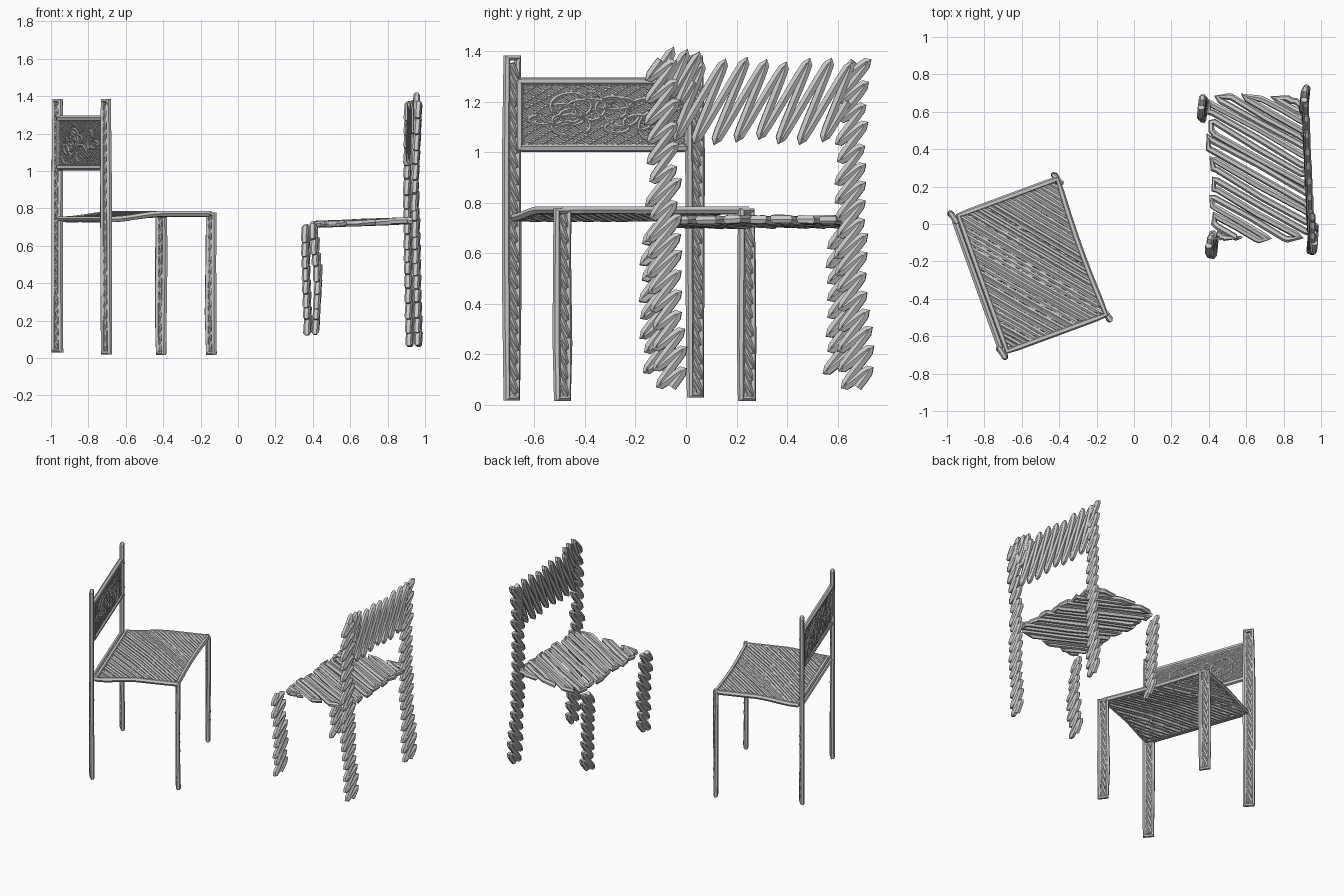
import bpy, math, random
from mathutils import Vector as V

if "Cube" in bpy.data.objects:
    bpy.data.objects.remove(bpy.data.objects["Cube"])

random.seed(4)


def strokes(name, paths, r, cyclic=False):
    """Turn point paths into one object of faceted round brush strokes."""
    cu = bpy.data.curves.new(name, 'CURVE')
    cu.dimensions = '3D'
    cu.bevel_depth = r
    cu.bevel_resolution = 1
    cu.use_fill_caps = True
    for pts in paths:
        sp = cu.splines.new('POLY')
        sp.points.add(len(pts) - 1)
        for p, q in zip(sp.points, pts):
            p.co = (*q, 1)
        sp.use_smooth = False
        sp.use_cyclic_u = cyclic
    ob = bpy.data.objects.new(name, cu)
    bpy.context.collection.objects.link(ob)
    bpy.ops.object.select_all(action='DESELECT')
    ob.select_set(True)
    bpy.context.view_layer.objects.active = ob
    bpy.ops.object.convert(target='MESH')
    return ob


def along(path, u):
    """Point at fraction u of a path."""
    f = min(max(u, 0), 1) * (len(path) - 1)
    i = min(int(f), len(path) - 2)
    return V(path[i]).lerp(V(path[i + 1]), f - i)


def zigzag(path, half, n, jit=0.0, steps=12):
    """Scribble swinging by +-half while moving along the path."""
    pts, amp = [], 1
    for k in range(n * steps + 1):
        if k % steps == 0:
            amp = 1 + random.uniform(-jit, jit)
        pts.append(along(path, k / (n * steps)) + V(half) * amp * math.sin(2 * math.pi * k / steps))
    return pts


def hatch(w, h, angle, gap, place, jit, e):
    """Continuous back-and-forth hatching that fills a w x h sheet."""
    d = (math.cos(angle), math.sin(angle))
    n = (-d[1], d[0])
    cs = [n[0] * x + n[1] * y for x in (0, w) for y in (0, h)]
    c, flip, pts = min(cs) + gap, False, []
    while c < max(cs) - gap * 0.3:
        lo, hi = -9, 9
        for a, size in ((0, w), (1, h)):
            t = sorted((-c * n[a] / d[a], (size - c * n[a]) / d[a]))
            lo, hi = max(lo, t[0]), min(hi, t[1])
        if hi - lo > 3 * e:
            lo += random.uniform(0, jit)
            hi -= random.uniform(0, jit)
            ts = [lo, lo + e, (lo + hi) / 2, hi - e, hi]
            for t in (reversed(ts) if flip else ts):
                k = c + random.uniform(-0.2, 0.2) * gap
                pts.append(place(c * n[0] + t * d[0], k * n[1] + t * d[1]))
            flip = not flip
        c += gap * random.uniform(0.85, 1.15)
    return pts


# ---------- Left chair: outlined bars filled with fine scribble ----------
A, B = V((-0.965, 0.035, 0)), V((-0.705, -0.69, 0))    # back posts
C, D = V((-0.145, -0.49, 0)), V((-0.41, 0.24, 0))      # front legs
side, fwd = (B - A).normalized(), (D - A).normalized()
W, L = (B - A).length, (D - A).length


def bar_leg(name, p, top, z0):
    o, f = side * 0.026, fwd * 0.008
    base, tip = p + V((0, 0, z0)), p + V((0, 0, top))
    loop = []
    for s, seq in ((-1, (0.02, 0.3, 0.7, 0.985)), (1, (0.985, 0.7, 0.3, 0.02))):
        for u in seq:
            loop.append(base.lerp(tip, u) + o * s + f * s
                        + side * random.uniform(-.003, .003) + fwd * random.uniform(-.003, .003))
    strokes(name, [loop], 0.016, True)
    strokes(name + "_fill", [zigzag([base.lerp(tip, .03), base.lerp(tip, .97)],
                                    side * 0.02 + V((0, 0, 0.04)), int(top * 16), 0.3)], 0.012)


bar_leg("left_chair_back_post_far", A, 1.395, 0.012)
bar_leg("left_chair_back_post_near", B, 1.395, 0.0)
bar_leg("left_chair_front_leg_near", C, 0.78, 0.01)
bar_leg("left_chair_front_leg_far", D, 0.78, 0.01)


def seat_pt(x, y):
    """Seat sheet: x along the back edge, y from back to front."""
    t = min(max((y / L - 0.05) / 0.5, 0), 1)
    z = 0.742 + 0.03 * t * t * (3 - 2 * t)
    bow = 0.012 * math.sin(math.pi * x / W) * (y / L)
    return A + side * x + fwd * (y - bow) + V((0, 0, z))


# Seat rim and filling
b = 0.03
rim = [seat_pt(W * i / 10, b) for i in range(11)]
rim += [seat_pt(W, b + (L - b) * i / 10) for i in range(1, 11)]
rim += [seat_pt(W * (1 - i / 10), L) for i in range(1, 11)]
rim += [seat_pt(0, L - (L - b) * i / 10) for i in range(1, 10)]
strokes("left_chair_seat_rim", [rim], 0.017, True)
strokes("left_chair_seat_fill", [
    hatch(W, L - b, 0.7, 0.021, lambda x, y: seat_pt(x, y + b), 0.02, 0.012),
    hatch(W, L - b, 1.0, 0.030, lambda x, y: seat_pt(x, y + b) - V((0, 0, .006)), 0.03, 0.012)], 0.012)
strokes("left_chair_lower_back_rail", [[A + V((0, 0, .745)), B + V((0, 0, .745))]], 0.013)


# Backrest panel
def panel_pt(x, z):
    return A + side * (x + 0.03) + V((0, 0, 1.018 + z))


pw, ph = W - 0.06, 0.262
strokes("left_chair_backrest_frame", [[panel_pt(*p) for p in (
    (0, 0), (.02, 0), (pw - .02, 0), (pw, 0), (pw, .02), (pw, ph - .02),
    (pw, ph), (pw - .02, ph), (.02, ph), (0, ph), (0, ph - .02), (0, .02))]], 0.017, True)
curls = []
for k in range(26):                                    # loose curls over the hatching
    cx, cz = random.uniform(.1, pw - .1), random.uniform(.07, ph - .07)
    a, rx, rz = random.uniform(0, 6), random.uniform(.04, .09), random.uniform(.02, .06)
    off = fwd * random.choice((-.007, .007))
    curls.append([panel_pt(cx + rx * math.cos(a + i * .4), cz + rz * math.sin(a + i * .4)) + off
                  for i in range(14)])
strokes("left_chair_backrest_fill", [
    hatch(pw, ph, 0.6, 0.014, panel_pt, 0.02, 0.01),
    hatch(pw, ph, -0.5, 0.03, panel_pt, 0.03, 0.01)] + curls, 0.008)

# ---------- Right chair: thick open zigzag strokes ----------
legs = {
    "right_chair_back_post_near": ([(.965, -.055, .07), (.955, -.085, .5), (.945, -.09, .9),
                                    (.965, -.10, 1.365)], 17),
    "right_chair_back_post_far": ([(.92, .68, .07), (.91, .655, .5), (.905, .65, .9),
                                   (.91, .665, 1.36)], 17),
    "right_chair_front_leg_near": ([(.415, -.10, .14), (.43, -.12, .42), (.40, -.115, .71)], 8),
    "right_chair_front_leg_far": ([(.375, .61, .14), (.365, .62, .42), (.36, .625, .70)], 8),
}
for name, (path, n) in legs.items():
    strokes(name, [zigzag(path, (0.005, 0.05, 0.052), n, 0.2)], 0.019)

# Wider flourish at the top of the near post
strokes("right_chair_post_flourish",
        [zigzag([(.955, -.12, 1.31), (.955, -.03, 1.31), (.95, .03, 1.28)], (0, .045, .085), 3, .15)], 0.018)

# Backrest
strokes("right_chair_backrest",
        [zigzag([(.945, -.03, 1.20), (.93, .3, 1.205), (.915, .64, 1.20)], (0, .075, .15), 8, .08, 16)], 0.018)


# Seat
def sheet(x, y):
    return V((.385 + x + .035 * (1 - y / .78), -.09 + y, .715 + .02 * x / .53
              + random.uniform(-.003, .003)))


strokes("right_chair_seat", [hatch(.53, .78, -0.53, .043, sheet, .03, .02)], 0.018)
